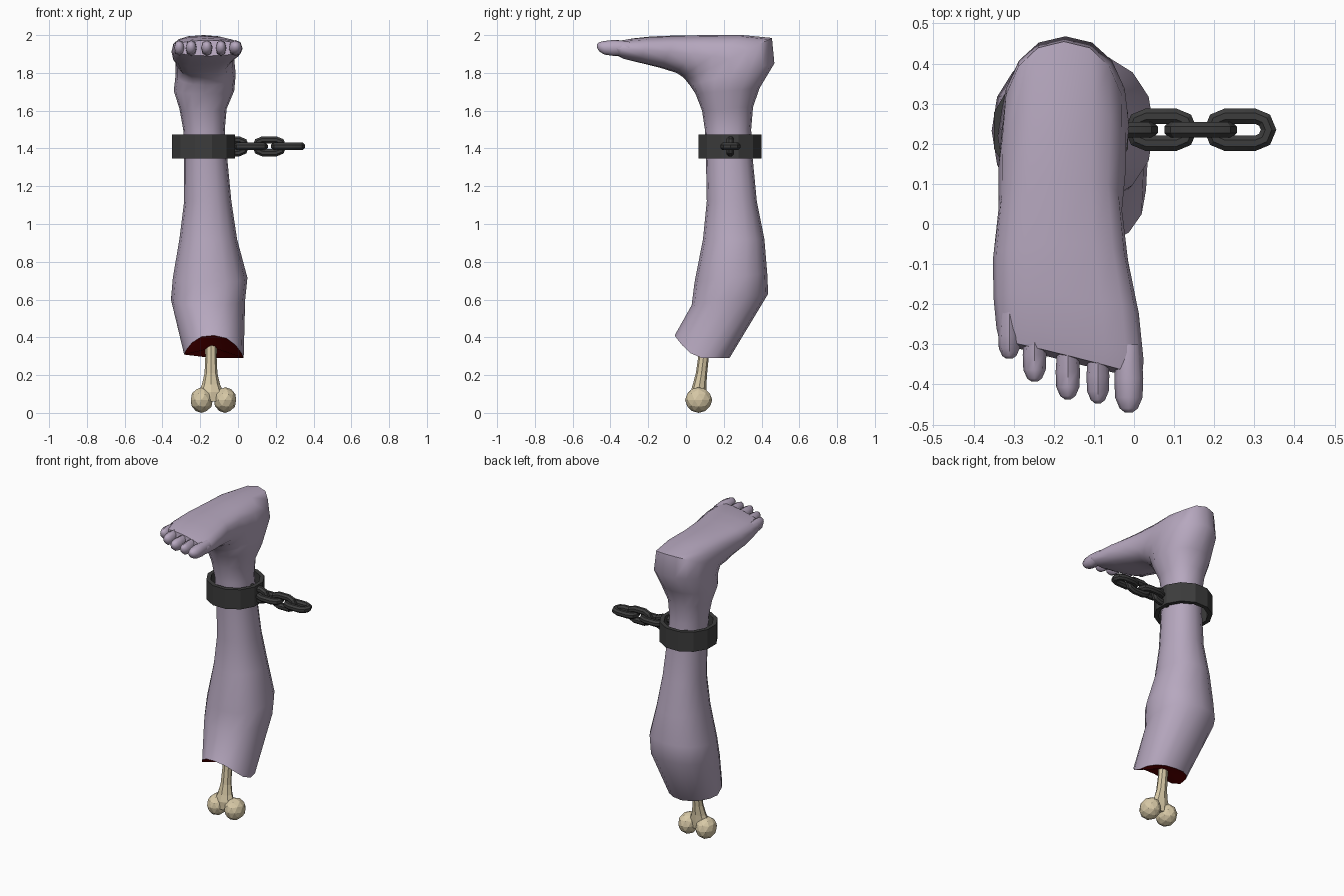
import bpy, bmesh
from math import sin, cos, pi, radians
from mathutils import Vector

if "Cube" in bpy.data.objects:
    bpy.data.objects.remove(bpy.data.objects["Cube"])


def material(name, rgb):
    m = bpy.data.materials.new(name)
    m.diffuse_color = (*rgb, 1)
    m.use_nodes = True
    m.node_tree.nodes["Principled BSDF"].inputs["Base Color"].default_value = m.diffuse_color
    return m


SKIN = material("skin", (0.47, 0.39, 0.52))
FLESH = material("flesh", (0.16, 0.0, 0.0))
BONE = material("bone", (0.68, 0.58, 0.38))
IRON = material("iron", (0.045, 0.045, 0.045))


def spow(v, e):
    return (1 if v >= 0 else -1) * abs(v) ** (2 / e)


def ring(front, back, x0, x1, n, e=2.2, skew=0.0):
    """Rounded section spanning two (y, z) points and an x range."""
    f, b = Vector((0, *front)), Vector((0, *back))
    mid, half = (f + b) / 2, (f - b) / 2
    pts = []
    for i in range(n):
        a = 2 * pi * i / n
        dx = (x1 - x0) / 2 * spow(sin(a), e)
        p = mid + half * spow(cos(a), e)
        pts.append(Vector(((x0 + x1) / 2 + dx, p.y + skew * dx, p.z)))
    return pts


def loft(bm, rings, closed=False, centre=None):
    """Skin rings; ends are capped, the first as a fan if a centre is given."""
    vs = [[bm.verts.new(p) for p in r] for r in rings]
    n = len(vs[0])
    pairs = list(zip(vs, vs[1:])) + ([(vs[-1], vs[0])] if closed else [])
    for r, s in pairs:
        for i in range(n):
            j = (i + 1) % n
            bm.faces.new((r[i], r[j], s[j], s[i]))
    if closed:
        return
    bm.faces.new(vs[-1])
    if centre:
        c = bm.verts.new(centre)
        for i in range(n):
            bm.faces.new((vs[0][i], vs[0][(i + 1) % n], c)).material_index = 1
    else:
        bm.faces.new(vs[0])


def finish(name, bm, mats, angle=None):
    bmesh.ops.recalc_face_normals(bm, faces=bm.faces[:])
    me = bpy.data.meshes.new(name)
    bm.to_mesh(me)
    bm.free()
    for m in mats:
        me.materials.append(m)
    ob = bpy.data.objects.new(name, me)
    bpy.context.collection.objects.link(ob)
    if angle:
        bpy.ops.object.select_all(action='DESELECT')
        ob.select_set(True)
        bpy.context.view_layer.objects.active = ob
        bpy.ops.object.shade_smooth_by_angle(angle=radians(angle))
    return ob


# Leg and foot: one loft that turns round the heel and runs out to the toes
N = 16
sections = [
    ((.03, .57), (.435, .63), -.355, .038),
    ((.045, .69), (.43, .74), -.345, .05),
    ((.09, .92), (.415, .92), -.31, -.005),
    ((.11, 1.12), (.375, 1.12), -.285, -.035),
    ((.105, 1.38), (.35, 1.38), -.285, -.06),
    ((.10, 1.50), (.345, 1.50), -.29, -.07),
    ((.085, 1.60), (.355, 1.62), -.31, -.06),
    ((.05, 1.69), (.39, 1.72), -.34, -.02),
    ((.02, 1.735), (.468, 1.85), -.33, -.012),
    ((0, 1.76), (.455, 1.985), -.33, -.02),
    ((-.02, 1.78), (.30, 2.0), -.338, -.02, 2.5),
    ((-.05, 1.80), (.12, 2.0), -.338, -.03, 2.7),
    ((-.13, 1.825), (-.05, 1.998), -.352, -.015, 2.7),
    ((-.23, 1.85), (-.18, 1.993), -.35, .012, 2.6, -.1),
    ((-.315, 1.872), (-.285, 1.982), -.343, .024, 2.5, -.22),
    ((-.345, 1.89), (-.33, 1.972), -.335, .02, 2.4, -.25),
]
rim = ring((-.06, .34), (.23, .29), -.285, .03, N)
for i, p in enumerate(rim):
    c = cos(2 * pi * i / N)
    p.z = .29 + .12 * max(0, c) ** 1.6 - .12 * min(0, p.x + .13)
bm = bmesh.new()
loft(bm, [rim] + [ring(s[0], s[1], s[2], s[3], N, *s[4:]) for s in sections],
     centre=(-.13, .1, .345))

# Toes: centre x, half width, root y, tip y
for x, w, root, tip in [(-.013, .038, -.30, -.47), (-.09, .03, -.31, -.447),
                        (-.165, .032, -.30, -.437), (-.248, .031, -.26, -.393),
                        (-.311, .029, -.22, -.336)]:
    L = tip - root
    rings = []
    for t, k, zc, h in [(0, .8, 1.932, .036), (.5, .95, 1.932, .042),
                        (.78, .9, 1.933, .036), (.94, .6, 1.938, .024),
                        (1, .25, 1.942, .01)]:
        y = root + L * t
        rings.append(ring((y, zc - h), (y, zc + h), x - w * k, x + w * k, 8))
    loft(bm, rings)
finish("leg", bm, [SKIN, FLESH], 50)

# Bone: flared shaft with two faceted knobs
bm = bmesh.new()
loft(bm, [ring((y - d, z), (y + d, z), -.143 - w, -.143 + w, 8, 2)
          for y, z, d, w in [(.065, .06, .04, .07), (.065, .11, .042, .066),
                             (.072, .15, .036, .048), (.082, .21, .03, .034),
                             (.093, .30, .028, .03), (.105, .42, .028, .034)]])
finish("bone_shaft", bm, [BONE])
for side, x in (("left", -.192), ("right", -.068)):
    bm = bmesh.new()
    bmesh.ops.create_icosphere(bm, subdivisions=2, radius=1)
    for v in bm.verts:
        v.co = Vector((x + v.co.x * .061, .067 + v.co.y * .072, .068 + v.co.z * .068))
    finish("bone_knob_" + side, bm, [BONE])

# Shackle: flat-sided band round the ankle
CX, CY, CZ = -.182, .233, 1.411
bm = bmesh.new()
band = []
for k in range(12):
    a = 2 * pi * (k + .5) / 12
    band.append([Vector((CX + r * cos(a), CY + r * sin(a), z))
                 for r, z in ((.173, 1.348), (.173, 1.475), (.147, 1.475), (.147, 1.348))])
loft(bm, band, closed=True)
finish("shackle", bm, [IRON])


# Chain: oval links, each turned a quarter from the one before
def link(name, x, upright):
    bm = bmesh.new()
    rings = []
    for end in (0, 1):
        for k in range(5):
            a = -pi / 2 + pi * k / 4 + pi * end
            out = Vector((cos(a), sin(a), 0))
            c = out * .034 + Vector((.037 if end == 0 else -.037, 0, 0))
            r = []
            for j in range(8):
                b = 2 * pi * (j + .5) / 8
                p = c + out * .021 * cos(b) + Vector((0, 0, .021 * sin(b)))
                if upright:
                    p = Vector((p.x, -p.z, p.y))
                r.append(p + Vector((x, CY + .002, CZ)))
            rings.append(r)
    loft(bm, rings, closed=True)
    finish(name, bm, [IRON], 30)


for k in range(4):
    link("chain_link_%d" % (k + 1), -.031 + .0985 * k, k % 2 == 0)
